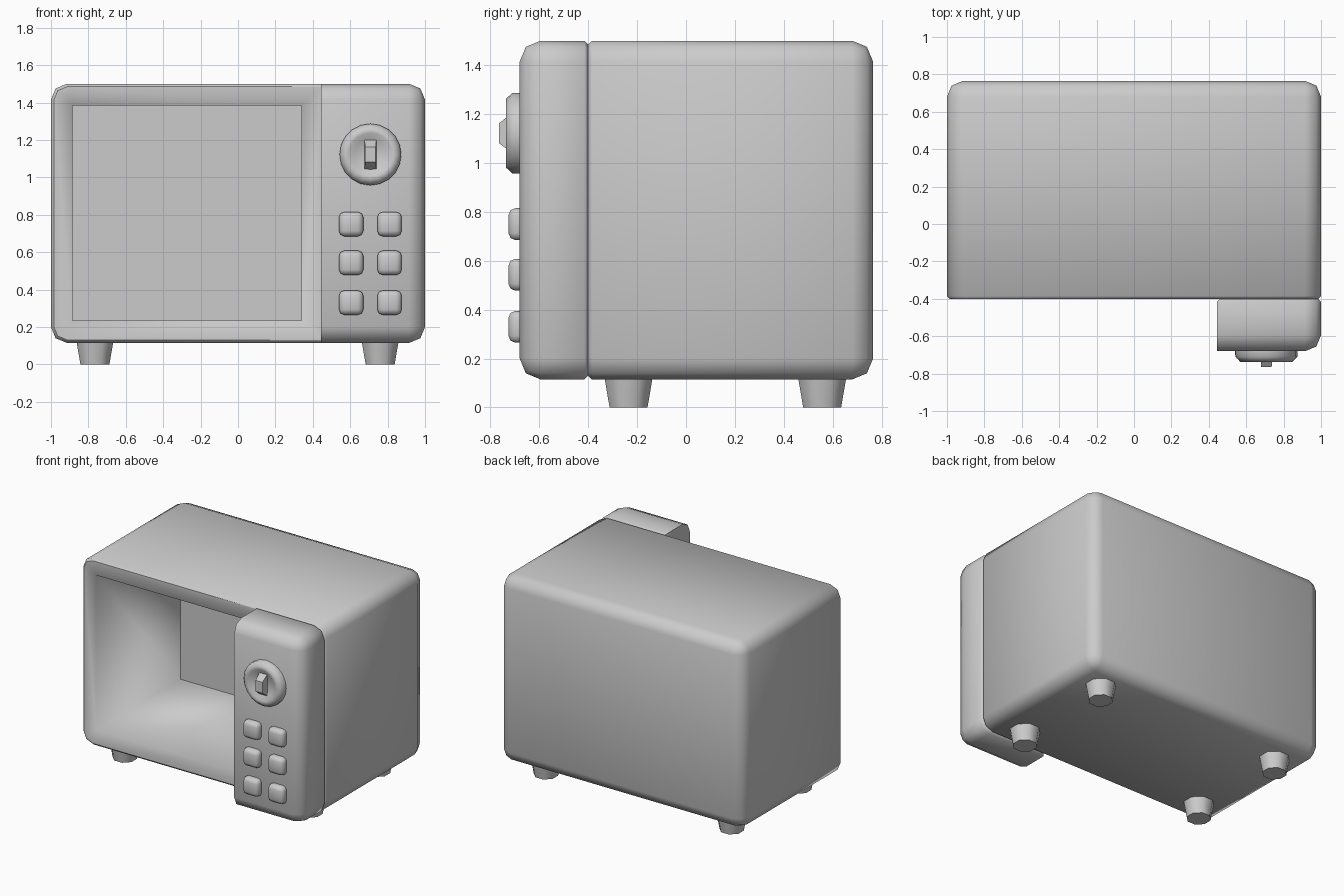
import bpy
import bmesh
from math import radians, pi
from mathutils import Vector

if "Cube" in bpy.data.objects:
    bpy.data.objects.remove(bpy.data.objects["Cube"], do_unlink=True)

GREY = (0.6, 0.6, 0.6, 1.0)
grey = bpy.data.materials.new("plain_grey")
grey.use_nodes = True
grey.diffuse_color = GREY
grey.node_tree.nodes["Principled BSDF"].inputs["Base Color"].default_value = GREY


def smooth(obj, angle):
    bpy.ops.object.select_all(action="DESELECT")
    obj.select_set(True)
    bpy.context.view_layer.objects.active = obj
    bpy.ops.object.shade_smooth_by_angle(angle=radians(angle))


def finish(bm, name, angle=None):
    bmesh.ops.recalc_face_normals(bm, faces=bm.faces)
    mesh = bpy.data.meshes.new(name)
    bm.to_mesh(mesh)
    bm.free()
    mesh.materials.append(grey)
    obj = bpy.data.objects.new(name, mesh)
    bpy.context.collection.objects.link(obj)
    if angle:
        smooth(obj, angle)
    return obj


def box(lo, hi):
    bm = bmesh.new()
    bmesh.ops.create_cube(bm, size=1)
    for v in bm.verts:
        v.co = Vector([h if c > 0 else l for c, l, h in zip(v.co, lo, hi)])
    return bm


def on_plane(edge, axis, value):
    return all(abs(v.co[axis] - value) < 1e-4 for v in edge.verts)


def bevel(bm, edges, width, segments):
    bmesh.ops.bevel(bm, geom=edges, offset=width, offset_type="OFFSET",
                    segments=segments, profile=0.5, affect="EDGES")


# Body: rounded at the sides and back, crisp around the front
FRONT, DIVIDE = -0.4, 0.45
bm = box((-1, FRONT, 0.115), (1, 0.765, 1.5))
bevel(bm, [e for e in bm.edges if not on_plane(e, 1, FRONT)], 0.085, 2)
bevel(bm, [e for e in bm.edges if on_plane(e, 1, FRONT)], 0.015, 1)

# Front face split where the control panel begins
face = min(bm.faces, key=lambda f: f.calc_center_median().y)
bmesh.ops.bisect_plane(bm, geom=[face] + list(face.edges) + list(face.verts),
                       plane_co=(DIVIDE, 0, 0), plane_no=(1, 0, 0))
flat = [f for f in bm.faces if all(abs(v.co.y - FRONT) < 1e-4 for v in f.verts)]
face = min(flat, key=lambda f: f.calc_center_median().x)
rim = list(face.edges)
bmesh.ops.delete(bm, geom=[face], context="FACES_ONLY")

# Oven cavity with a flat back wall, joined to the front rim
corners = [(-0.885, 0.235), (0.34, 0.235), (0.34, 1.385), (-0.885, 1.385)]
near = [bm.verts.new((x, FRONT, z)) for x, z in corners]
far = [bm.verts.new((x, 0.59, z)) for x, z in corners]
for i in range(4):
    j = (i + 1) % 4
    bm.faces.new((near[i], near[j], far[j], far[i]))
back_wall = bm.faces.new(far)
mouth = [bm.edges.get((near[i], near[i - 1])) for i in range(4)]
bmesh.ops.triangle_fill(bm, edges=rim + mouth, use_beauty=True, normal=(0, -1, 0))
for f in bm.faces:
    f.smooth = True
back_wall.smooth = False
for e in rim:
    e.smooth = False
finish(bm, "oven_body")

# Control panel: square on its left-hand edge, rounded elsewhere
PANEL = -0.68
bm = box((0.445, PANEL, 0.115), (1, FRONT, 1.5))
bevel(bm, [e for e in bm.edges
           if not on_plane(e, 0, 0.445) and not on_plane(e, 1, FRONT)], 0.085, 2)
bevel(bm, [e for e in bm.edges if on_plane(e, 1, FRONT)], 0.015, 1)
finish(bm, "control_panel", 50)

# Buttons
for row, z in enumerate((0.75, 0.543, 0.33)):
    for side, x in (("left", 0.81), ("right", 0.605)):
        h = 0.065
        bm = box((x - h, PANEL - 0.046, z - h), (x + h, PANEL + 0.03, z + h))
        bevel(bm, list(bm.edges), 0.028, 2)
        finish(bm, f"button_{side}_{row + 1}", 50)

# Dial: turned ring with a dished face
KX, KZ = 0.708, 1.122
profile = [(0.165, -0.01), (0.165, 0.03), (0.14, 0.057),
           (0.115, 0.057), (0.085, 0.035), (0, 0.03)]
bm = bmesh.new()
pts = [bm.verts.new((KX + r, PANEL - d, KZ)) for r, d in profile]
lines = [bm.edges.new(pair) for pair in zip(pts, pts[1:])]
bmesh.ops.spin(bm, geom=pts + lines, cent=(KX, 0, KZ), axis=(0, 1, 0),
               angle=2 * pi, steps=20, use_merge=True)
bmesh.ops.remove_doubles(bm, verts=bm.verts, dist=1e-4)
finish(bm, "dial", 50)

# Dial grip, narrowing toward its tip
bm = box((KX - 0.033, PANEL - 0.085, KZ - 0.09), (KX + 0.033, PANEL - 0.02, KZ + 0.09))
for v in bm.verts:
    if v.co.y < PANEL - 0.05:
        v.co.x = KX + (v.co.x - KX) * 0.85
        v.co.z = KZ + (v.co.z - KZ) * 0.45
finish(bm, "dial_grip", 30)

# Feet: tapered and eight-sided
for side, x in (("left", 0.76), ("right", -0.765)):
    for end, y in (("front", -0.235), ("back", 0.557)):
        bpy.ops.mesh.primitive_cone_add(vertices=8, radius1=0.084, radius2=0.108,
                                        depth=0.13, location=(x, y, 0.065),
                                        rotation=(0, 0, pi / 8))
        foot = bpy.context.object
        foot.name = f"{end}_{side}_foot"
        foot.data.materials.append(grey)
        smooth(foot, 50)
